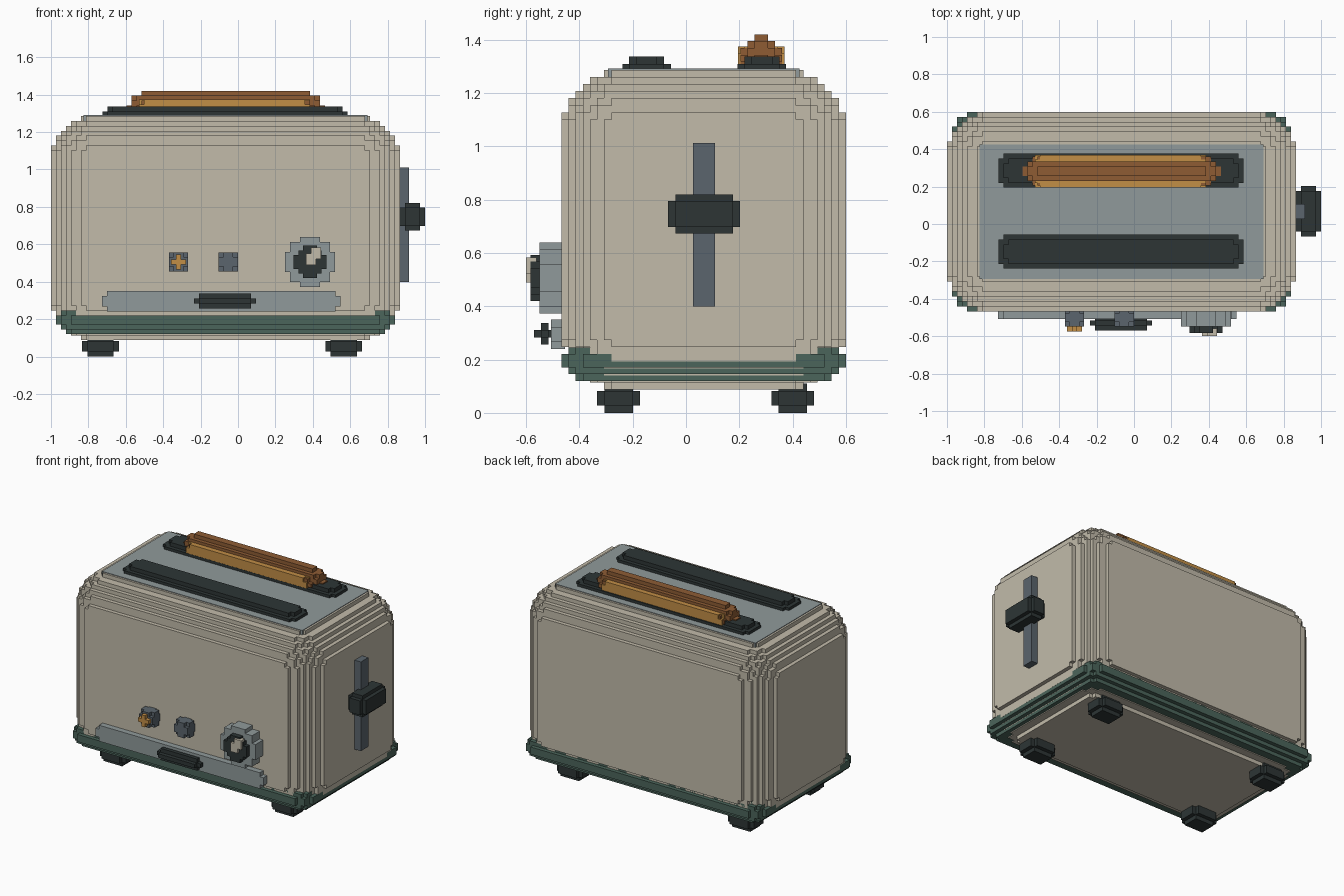
import bpy
import bmesh
from itertools import product

if "Cube" in bpy.data.objects:
    bpy.data.objects.remove(bpy.data.objects["Cube"], do_unlink=True)

CELL = 2 / 75  # block size


def material(name, rgb):
    lin = [((c / 255 + 0.055) / 1.055) ** 2.4 for c in rgb] + [1.0]
    m = bpy.data.materials.new(name)
    m.use_nodes = True
    m.diffuse_color = lin
    bsdf = next(n for n in m.node_tree.nodes if n.type == 'BSDF_PRINCIPLED')
    bsdf.inputs["Base Color"].default_value = lin
    bsdf.inputs["Roughness"].default_value = 0.7
    return m


CREAM = material("cream", (194, 187, 170))
STEEL = material("steel", (144, 154, 155))
SLATE = material("slate", (91, 101, 109))
GREEN = material("green", (75, 101, 91))
DARK = material("charcoal", (45, 53, 53))
CRUST = material("crust", (142, 92, 52))
GOLD = material("gold", (194, 142, 70))


def blocks(name, lo, hi, mat, r=0.0, test=None):
    """Skin of a block-built box from lo to hi, edges rounded by r cells.
    test(dx, dy, dz), in cells from the centre, can cut the shape further."""
    n = [max(1, round((b - a) / CELL)) for a, b in zip(lo, hi)]
    step = [(b - a) / k for a, b, k in zip(lo, hi, n)]

    def solid(c):
        q = sum(max(r - min(i + 0.5, k - i - 0.5), 0) ** 2 for i, k in zip(c, n))
        if r and q > r * r:
            return False
        return test is None or test(*[i + 0.5 - k / 2 for i, k in zip(c, n)])

    cells = {c for c in product(*map(range, n)) if solid(c)}
    bm = bmesh.new()
    verts = {}

    def vert(p):
        if p not in verts:
            verts[p] = bm.verts.new([a + i * s for a, i, s in zip(lo, p, step)])
        return verts[p]

    # one quad wherever a cell borders empty space
    for c in cells:
        for axis, side in product(range(3), (0, 1)):
            nb = list(c)
            nb[axis] += 2 * side - 1
            if tuple(nb) in cells:
                continue
            u, v = (axis + 1) % 3, (axis + 2) % 3
            ring = []
            for du, dv in ((0, 0), (1, 0), (1, 1), (0, 1)):
                p = list(c)
                p[axis] += side
                p[u] += du
                p[v] += dv
                ring.append(vert(tuple(p)))
            bm.faces.new(ring if side else ring[::-1])
    mesh = bpy.data.meshes.new(name)
    bm.to_mesh(mesh)
    bm.free()
    mesh.materials.append(mat)
    ob = bpy.data.objects.new(name, mesh)
    bpy.context.collection.objects.link(ob)
    return ob


def disc(radius):
    return lambda dx, dy, dz: dx * dx + dz * dz <= radius * radius


# Housing, base tray and top plate
blocks("housing", (-1, -0.467, 0.087), (0.867, 0.6, 1.287), CREAM, 9)
blocks("base_tray", (-0.973, -0.467, 0.12), (0.84, 0.6, 0.27), GREEN, 4)
blocks("top_plate", (-0.853, -0.32, 1.258), (0.72, 0.453, 1.291), STEEL, 2)

# Feet
for fx, x in (("right", -0.735), ("left", 0.565)):
    for fy, y in (("front", -0.253), ("back", 0.4)):
        blocks(f"foot_{fy}_{fx}", (x - 0.098, y - 0.08, 0), (x + 0.098, y + 0.08, 0.11), DARK, 2)

# Slots, with toast in the back one
for nm, y in (("front", -0.148), ("back", 0.285)):
    blocks(f"slot_{nm}", (-0.75, y - 0.117, 1.23), (0.613, y + 0.117, 1.336), DARK, 4)
blocks("toast_crust", (-0.595, 0.205, 1.24), (0.465, 0.36, 1.42), CRUST, 4)
blocks("toast_crumb", (-0.53, 0.195, 1.24), (0.385, 0.369, 1.375), GOLD, 1.3)

# Lever on the left side
blocks("lever_track", (0.855, 0, 0.373), (0.914, 0.135, 1.038), SLATE, 2)
blocks("lever_handle", (0.867, -0.067, 0.673), (1, 0.203, 0.82), DARK, 2)

# Crumb drawer
blocks("drawer_front", (-0.727, -0.507, 0.24), (0.547, -0.453, 0.35), STEEL, 1.3)
blocks("drawer_handle", (-0.235, -0.57, 0.257), (0.097, -0.49, 0.337), DARK, 2)

# Buttons, one with a lit cap
for nm, x in (("right", -0.318), ("left", -0.052)):
    blocks(f"button_{nm}", (x - 0.052, -0.547, 0.455), (x + 0.052, -0.453, 0.557), SLATE, 1.5)
blocks("button_light", (-0.358, -0.574, 0.466), (-0.278, -0.54, 0.546), GOLD,
       test=lambda dx, dy, dz: abs(dx) + abs(dz) < 1.5)

# Browning dial
blocks("dial_ring", (0.252, -0.549, 0.373), (0.518, -0.453, 0.639), STEEL, test=disc(5.1))
blocks("dial_knob", (0.298, -0.583, 0.419), (0.472, -0.54, 0.593), DARK, test=disc(3.3))
blocks("dial_pointer", (0.363, -0.6, 0.49), (0.443, -0.56, 0.583), CREAM,
       test=lambda dx, dy, dz: abs(dx - dz) < 1.3)
